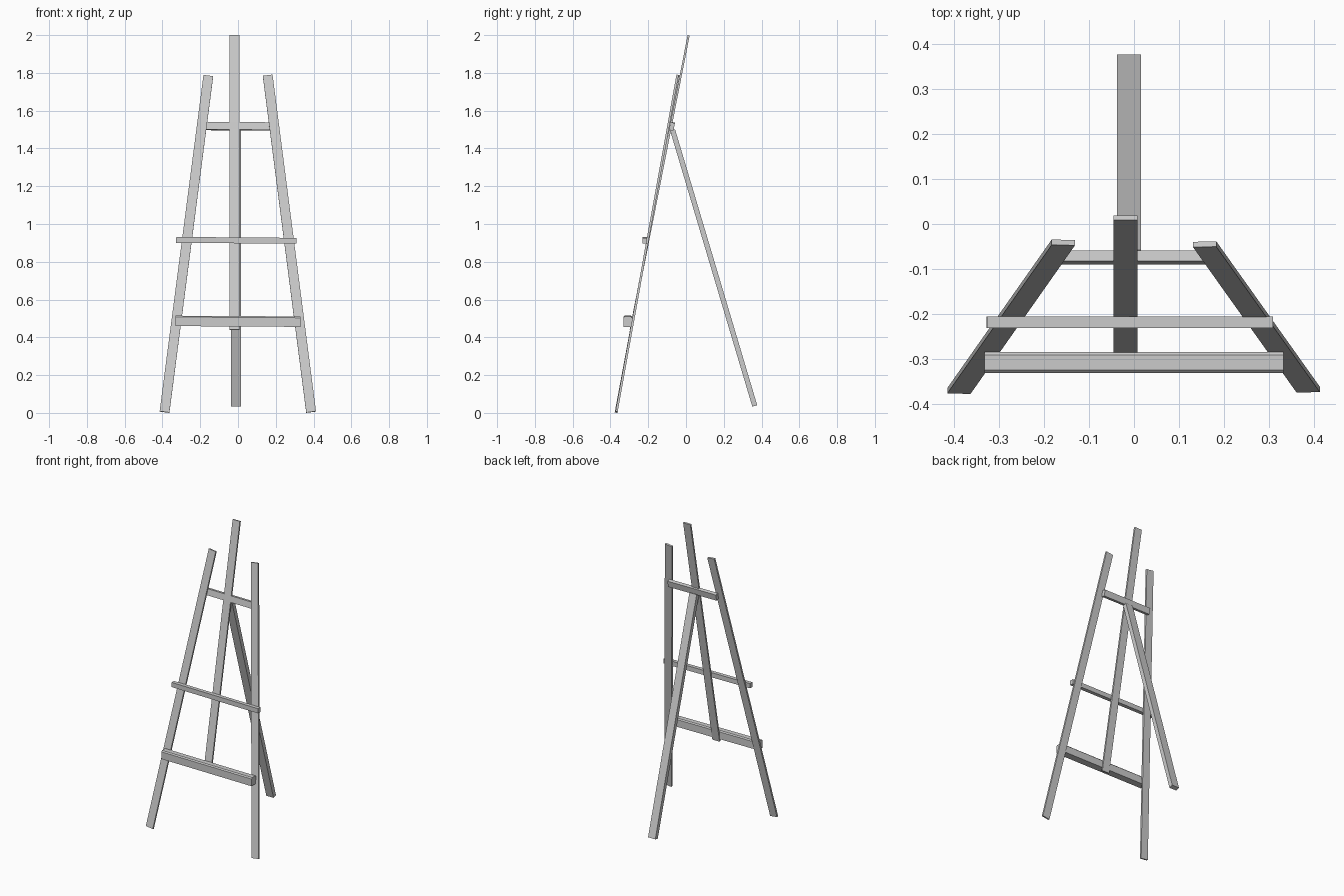
import bpy, bmesh
from mathutils import Vector

if "Cube" in bpy.data.objects:
    bpy.data.objects.remove(bpy.data.objects["Cube"])


def beam(name, start, end, across, width, thick, chamfer=0.0):
    """Rectangular bar from start to end; width runs along 'across', thick is the other side."""
    a, b = Vector(start), Vector(end)
    d = (b - a).normalized()
    w = Vector(across)
    w = (w - d * w.dot(d)).normalized()
    n = d.cross(w)
    hw, ht, c = width / 2, thick / 2, chamfer
    # cross-section in (width, thickness), optionally chamfered on the +width edges
    if c:
        profile = [(-hw, -ht), (hw - c, -ht), (hw, -ht + c),
                   (hw, ht - c), (hw - c, ht), (-hw, ht)]
    else:
        profile = [(-hw, -ht), (hw, -ht), (hw, ht), (-hw, ht)]
    bm = bmesh.new()
    rings = [[bm.verts.new(p + w * u + n * v) for u, v in profile] for p in (a, b)]
    bm.faces.new(rings[0][::-1])
    bm.faces.new(rings[1])
    k = len(profile)
    for i in range(k):
        j = (i + 1) % k
        bm.faces.new((rings[0][i], rings[0][j], rings[1][j], rings[1][i]))
    bmesh.ops.recalc_face_normals(bm, faces=bm.faces)
    mesh = bpy.data.meshes.new(name)
    bm.to_mesh(mesh)
    bm.free()
    obj = bpy.data.objects.new(name, mesh)
    bpy.context.collection.objects.link(obj)
    return obj


X, Z = (1, 0, 0), (0, 0, 1)

# Splayed front legs, leaning back
beam("front_leg_left", (-0.389, -0.371, 0.0045), (-0.157, -0.041, 1.785), X, 0.052, 0.012)
beam("front_leg_right", (0.387, -0.368, 0.0045), (0.157, -0.045, 1.787), X, 0.052, 0.012)

# Central mast and rear prop leg
beam("mast", (-0.019, -0.293, 0.44), (-0.019, 0.014, 1.999), X, 0.053, 0.011)
beam("rear_leg", (-0.011, 0.364, 0.037), (-0.011, -0.071, 1.498), X, 0.053, 0.027)

# Upper brace, tilted with the leg plane
beam("upper_brace", (-0.178, -0.0745, 1.519), (0.178, -0.0745, 1.516), (0, 0.19, 1), 0.041, 0.024)

# Middle rail and canvas tray in front of the legs
beam("middle_rail", (-0.327, -0.218, 0.916), (0.309, -0.218, 0.911), Z, 0.031, 0.025)
beam("canvas_tray", (-0.332, -0.308, 0.487), (0.332, -0.308, 0.483), Z, 0.055, 0.047, 0.007)
